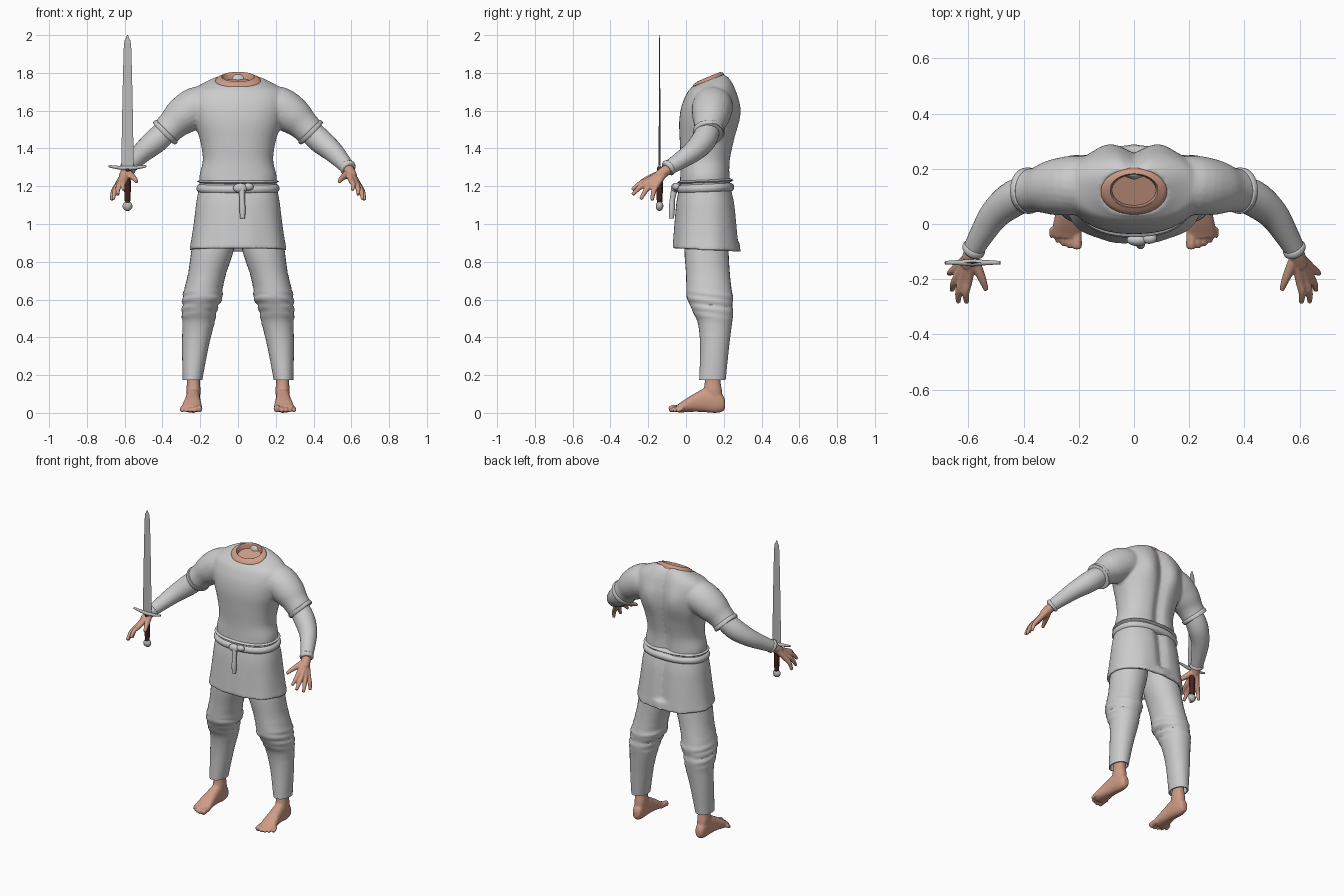
import bpy, bmesh, math
from mathutils import Vector

if "Cube" in bpy.data.objects:
    bpy.data.objects.remove(bpy.data.objects["Cube"])


def material(name, r, g, b):
    mat = bpy.data.materials.new(name)
    mat.use_nodes = True
    mat.diffuse_color = (r, g, b, 1)
    mat.node_tree.nodes["Principled BSDF"].inputs["Base Color"].default_value = (r, g, b, 1)
    return mat


CLOTH = material("grey cloth", 0.6, 0.6, 0.6)
SKIN = material("skin", 0.62, 0.33, 0.24)
STEEL = material("steel", 0.5, 0.5, 0.5)
LEATHER = material("dark red leather", 0.06, 0.015, 0.015)


def smooth_rows(rows, steps):
    """Catmull-Rom interpolation of number rows."""
    out = []
    for i in range(len(rows) - 1):
        a, b = rows[max(i - 1, 0)], rows[i]
        c, d = rows[i + 1], rows[min(i + 2, len(rows) - 1)]
        for k in range(steps):
            t = k / steps
            out.append([q + t / 2 * (r - p + t * (2 * p - 5 * q + 4 * r - s + t * (3 * (q - r) + s - p)))
                        for p, q, r, s in zip(a, b, c, d)])
    return out + [list(rows[-1])]


def skin_rings(bm, rings):
    """Join rings of points with quads and cap both ends."""
    loops = [[bm.verts.new(p) for p in ring] for ring in rings]
    n = len(loops[0])
    for a, b in zip(loops, loops[1:]):
        for i in range(n):
            bm.faces.new((a[i], a[(i + 1) % n], b[(i + 1) % n], b[i]))
    bm.faces.new(loops[0][::-1])
    bm.faces.new(loops[-1])


def loft(bm, rows, steps=4, n=32, power=2.3, before=(), after=(), along_y=False):
    """Rows: height, centre x, half width, front y, back y, tilt."""
    rings = []
    for z, xc, w, front, back, tilt in [*before, *smooth_rows(rows, steps), *after]:
        ring = []
        for i in range(n):
            c, s = math.cos(math.tau * i / n), math.sin(math.tau * i / n)
            x = xc + w * math.copysign(abs(c) ** (2 / power), c)
            dy = (back - front) / 2 * math.copysign(abs(s) ** (2 / power), s)
            y = (front + back) / 2 + dy
            ring.append((x, z, y) if along_y else (x, y, z + tilt * dy))
        rings.append(ring)
    skin_rings(bm, rings)


def tube(bm, points, steps=4, n=16, side=1):
    """Points: x, y, z, radius."""
    rows = smooth_rows(points, steps)
    pos = [Vector((side * r[0], r[1], r[2])) for r in rows]
    rings = []
    for i, p in enumerate(pos):
        d = pos[min(i + 1, len(pos) - 1)] - pos[max(i - 1, 0)]
        u = d.cross(Vector((0.3, 0.9, 0.2))).normalized()
        v = d.cross(u).normalized()
        rings.append([p + rows[i][3] * (u * math.cos(math.tau * k / n) + v * math.sin(math.tau * k / n))
                      for k in range(n)])
    skin_rings(bm, rings)


def ball(bm, x, y, z, rx, ry, rz):
    made = bmesh.ops.create_uvsphere(bm, u_segments=20, v_segments=12, radius=1)["verts"]
    bmesh.ops.scale(bm, vec=(rx, ry, rz), verts=made)
    bmesh.ops.translate(bm, vec=(x, y, z), verts=made)


def finish(bm, name, mat, voxel=0, mirror=False, relax=3):
    bmesh.ops.recalc_face_normals(bm, faces=bm.faces)
    mesh = bpy.data.meshes.new(name)
    bm.to_mesh(mesh)
    bm.free()
    ob = bpy.data.objects.new(name, mesh)
    bpy.context.collection.objects.link(ob)
    mesh.materials.append(mat)
    bpy.ops.object.select_all(action="DESELECT")
    ob.select_set(True)
    bpy.context.view_layer.objects.active = ob
    bpy.ops.object.shade_smooth_by_angle(angle=math.radians(40))
    if voxel:
        mod = ob.modifiers.new("blend", "REMESH")
        mod.mode, mod.voxel_size, mod.use_smooth_shade = "VOXEL", voxel, True
        mod = ob.modifiers.new("relax", "SMOOTH")
        mod.factor, mod.iterations = 0.5, relax
    if mirror:
        ob.modifiers.new("mirror", "MIRROR").use_mirror_merge = False


# Tunic: hollow skirt, body and short sleeves blended together
bm = bmesh.new()
loft(bm, [(.862, 0, .257, -.072, .287, -.05), (.92, 0, .246, -.068, .28, 0), (1.02, 0, .232, -.06, .27, 0),
          (1.12, 0, .22, -.05, .258, 0), (1.2, 0, .205, -.035, .24, 0), (1.26, 0, .203, -.03, .235, 0),
          (1.34, 0, .186, -.028, .238, 0), (1.44, 0, .2, -.033, .258, 0), (1.54, 0, .232, -.036, .278, 0),
          (1.62, 0, .25, -.025, .28, 0), (1.68, 0, .25, -.002, .27, 0), (1.72, 0, .225, .015, .255, .1),
          (1.747, 0, .17, .025, .23, .28), (1.763, 0, .12, .035, .2, .4)],
     before=[(.98, 0, .21, -.03, .24, 0), (.862, 0, .235, -.05, .265, -.05)],
     after=[(1.745, 0, .1, .055, .185, .4), (1.62, 0, .07, .07, .17, 0)], n=64)
for v in bm.verts:
    # Spine hollow, shoulder blades and soft skirt folds
    if v.co.y > .18 and v.co.z > .9:
        v.co.y -= .024 * math.exp(-(v.co.x / .035) ** 2)
        v.co.y += .016 * math.exp(-((abs(v.co.x) - .1) / .05) ** 2 - ((v.co.z - 1.6) / .1) ** 2)
    if v.co.z < 1.1:
        fold = 1 + .012 * math.sin(9 * math.atan2(v.co.y - .1, v.co.x)) * (1.1 - v.co.z) / .24
        v.co.x *= fold
        v.co.y = .1 + (v.co.y - .1) * fold
for side in (1, -1):
    tube(bm, [(.14, .145, 1.63, .1), (.22, .14, 1.618, .108), (.295, .132, 1.57, .1),
              (.345, .125, 1.525, .083), (.387, .12, 1.482, .078)], side=side, n=24)
finish(bm, "tunic", CLOTH, voxel=.009)

# Sleeve hems
bm = bmesh.new()
tube(bm, [(.375, .121, 1.495, .079), (.38, .121, 1.49, .084), (.39, .12, 1.48, .083), (.393, .12, 1.477, .076)], n=32)
finish(bm, "sleeve_hems", CLOTH, mirror=True)

# Long undersleeves with rolled cuffs
bm = bmesh.new()
tube(bm, [(.35, .125, 1.52, .06), (.43, .095, 1.445, .066), (.5, .04, 1.385, .056),
          (.55, -.035, 1.333, .045), (.585, -.098, 1.293, .037)], n=24)
tube(bm, [(.575, -.08, 1.305, .036), (.578, -.086, 1.301, .042), (.584, -.096, 1.295, .043),
          (.587, -.101, 1.291, .036)], n=24)
finish(bm, "undersleeves", CLOTH, mirror=True)

# Hands: a ray of fingers out of each wrist
bm = bmesh.new()
tube(bm, [(.57, -.075, 1.305, .027), (.59, -.11, 1.28, .029), (.605, -.15, 1.25, .027)])
fingers = [(.6, -.2, 1.232, .607, -.285, 1.18), (.62, -.195, 1.222, .637, -.283, 1.155),
           (.632, -.178, 1.212, .66, -.24, 1.13), (.638, -.155, 1.206, .67, -.18, 1.125)]
for kx, ky, kz, tx, ty, tz in fingers:
    tube(bm, [(.59, -.11, 1.28, .021), (kx, ky, kz, .0165), ((kx + tx) / 2 + .006, (ky + ty) / 2 - .004,
              (kz + tz) / 2 + .006, .0135), (tx, ty, tz, .009)])
tube(bm, [(.588, -.115, 1.275, .021), (.565, -.165, 1.255, .018), (.548, -.205, 1.24, .014), (.535, -.24, 1.223, .009)])
finish(bm, "hands", SKIN, voxel=.0045, mirror=True, relax=2)

# Neck: open collar with an inner hollow
bm = bmesh.new()
loft(bm, [(1.745, 0, .125, .03, .205, .4), (1.766, 0, .116, .037, .198, .4), (1.777, 0, .095, .055, .186, .4),
          (1.775, 0, .084, .062, .18, .4), (1.72, 0, .076, .07, .175, .2), (1.64, 0, .06, .08, .16, 0)], n=40, power=2)
finish(bm, "neck", SKIN)

# Rope belt with a knot and a hanging end
bm = bmesh.new()
for low, high, grow in ((1.165, 1.213, .0), (1.214, 1.238, -.004)):
    mid = (low + high) / 2
    loft(bm, [(z, 0, .2 + e + grow, -.03 - e - grow, .235 + e + grow, .04)
              for z, e in ((low, 0), (low + .008, .014), (mid, .02), (high - .008, .014), (high, 0))], n=48)
ball(bm, .012, -.058, 1.19, .038, .022, .026)
ball(bm, .055, -.052, 1.197, .028, .02, .02)
tube(bm, [(.02, -.06, 1.19, .018), (.022, -.072, 1.13, .014), (.024, -.075, 1.08, .016), (.024, -.077, 1.03, .013)])
finish(bm, "belt", CLOTH)

# Trousers with bagged knees
bm = bmesh.new()
loft(bm, [(1.0, .115, .11, .0, .22, 0), (.86, .135, .112, -.008, .225, 0), (.74, .163, .1, 0, .232, 0),
          (.65, .184, .098, .002, .242, 0), (.61, .188, .102, .004, .25, 0), (.57, .198, .092, .022, .245, 0),
          (.53, .206, .088, .038, .25, 0), (.47, .21, .082, .064, .243, 0), (.35, .226, .07, .075, .228, 0),
          (.175, .241, .052, .07, .21, 0)],
     after=[(.175, .241, .045, .077, .203, 0), (.22, .24, .04, .085, .195, 0)], power=2.1)
for v in bm.verts:
    bulge = .008 * math.exp(-((v.co.z - .58) / .12) ** 2) * math.sin(v.co.z * 75 + 9 * v.co.y)
    v.co.x += math.copysign(bulge, v.co.x - .19)
finish(bm, "trousers", CLOTH, mirror=True)

# Bare feet with five toes
bm = bmesh.new()
loft(bm, [(.207, .236, .014, .03, .065, 0), (.197, .236, .027, .01, .09, 0), (.16, .237, .035, 0, .13, 0),
          (.1, .238, .038, .004, .13, 0), (.05, .24, .042, .006, .105, 0), (0, .243, .05, .004, .075, 0),
          (-.035, .244, .052, .002, .05, 0), (-.05, .244, .046, .006, .04, 0)], along_y=True)
loft(bm, [(.26, .237, .034, .098, .18, 0), (.17, .236, .034, .1, .182, 0), (.12, .236, .037, .092, .19, 0),
          (.06, .236, .034, .08, .195, 0)])
for i in range(5):
    size = .018 if i == 0 else .0125 - .0006 * i
    x, tip = .207 + .0215 * i + (.004 if i else 0), -.09 + .0025 * i * i
    tube(bm, [(x, -.02, .026, size), (x, tip + .03, .024, size), (x, tip + .008, size + .002, size), (x, tip, size, size * .6)])
finish(bm, "feet", SKIN, voxel=.005, mirror=True, relax=2)

# Sword held upright in the right hand
SX, SY = -.585, -.14
bm = bmesh.new()
loft(bm, [(z, SX, w, SY - t, SY + t, 0) for z, w, t in
          ((1.295, .033, .005), (1.6, .028, .004), (1.93, .02, .003), (1.975, .012, .002), (2, .001, .001))],
     n=4, power=2, steps=2)
finish(bm, "sword_blade", STEEL)
bm = bmesh.new()
tube(bm, [(SX + d, SY, 1.296 + d * d * 1.1, .013 - abs(d) * .07) for d in (-.1, -.07, -.03, 0, .03, .07, .1)])
finish(bm, "sword_guard", STEEL)
bm = bmesh.new()
tube(bm, [(SX, SY, 1.295, .014), (SX, SY, 1.2, .018), (SX, SY, 1.11, .014)])
finish(bm, "sword_grip", LEATHER)
bm = bmesh.new()
ball(bm, SX, SY, 1.095, .026, .02, .026)
finish(bm, "sword_pommel", STEEL)
